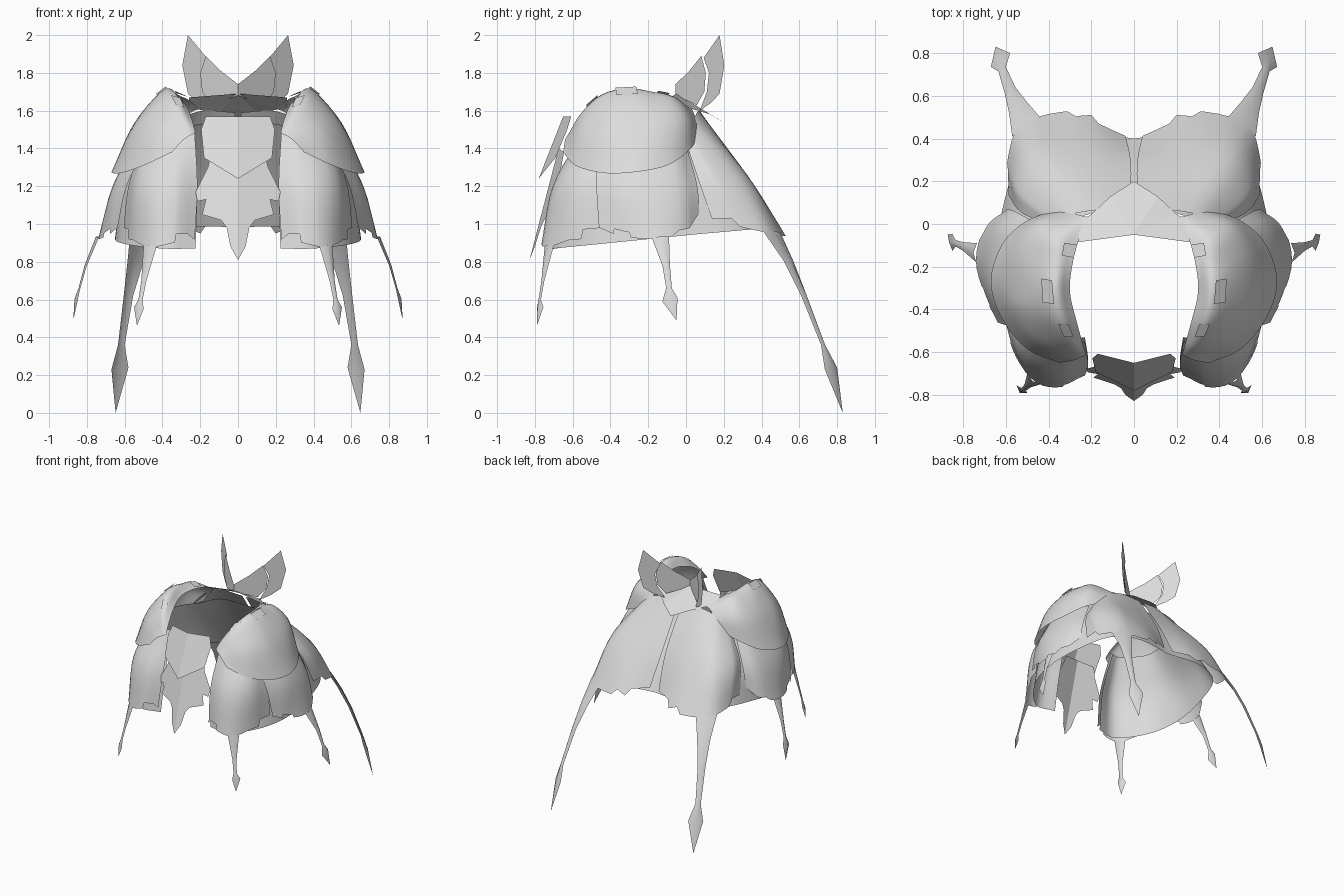
import bpy, bmesh, math
from mathutils import Vector

grey = bpy.data.materials.new("pale_grey")
grey.diffuse_color = (0.72, 0.72, 0.72, 1)
CENTRE = Vector((0, -0.15, 0.8))


def spline(pts, t):
    """Smooth curve through pts, t runs from 0 to len - 1."""
    n = len(pts) - 1
    i = min(int(t), n - 1)
    f = t - i
    b, c = pts[i], pts[i + 1]
    a = pts[i - 1] if i > 0 else b * 2 - c
    d = pts[i + 2] if i + 2 <= n else c * 2 - b
    return 0.5 * (b * 2 + (c - a) * f + (a * 2 - b * 5 + c * 4 - d) * f * f
                  + (b * 3 - a - c * 3 + d) * f ** 3)


def surface(rows, u, v):
    """Point on a smooth sheet: u along each row, v from row to row."""
    return spline([spline([Vector(p) for p in r], u) for r in rows], v)


def build(name, verts, faces, smooth=True):
    """Half of a part, faced outward and mirrored across x = 0."""
    me = bpy.data.meshes.new(name)
    me.from_pydata(verts, [], faces)
    me.materials.append(grey)
    if sum((p.center - CENTRE).dot(p.normal) * p.area for p in me.polygons) < 0:
        me.flip_normals()
    for p in me.polygons:
        p.use_smooth = smooth
    ob = bpy.data.objects.new(name, me)
    bpy.context.collection.objects.link(ob)
    m = ob.modifiers.new("mirror", 'MIRROR')
    m.use_mirror_merge = True
    m.merge_threshold = 0.001
    return ob


def panel(name, rows, hem=None, tail=()):
    """Curved sheet with a stepped hem (u, v pairs) and a hanging pointed tail."""
    nu, nv = len(rows[0]) - 1, len(rows) - 1
    hem = hem or [(0, nv), (nu, nv)]
    us = sorted({round(i / 4, 3) for i in range(nu * 4 + 1)} | {h[0] for h in hem})

    def end(u):
        for (a, va), (b, vb) in zip(hem, hem[1:]):
            if a <= u <= b:
                return va + (vb - va) * (u - a) / (b - a)
        return nv

    steps = 5 * nv
    verts = [surface(rows, u, end(u) * j / steps) for u in us for j in range(steps + 1)]
    w = steps + 1
    faces = [(i * w + j, i * w + j + 1, (i + 1) * w + j + 1, (i + 1) * w + j)
             for i in range(len(us) - 1) for j in range(steps)]
    # tail: pairs of points, folded along a raised middle, down to a single tip
    if tail:
        k, n, tip = len(verts), len(tail) - 1, Vector(tail[-1])
        for a, b in tail[:-1]:
            a, b = Vector(a), Vector(b)
            mid = (a + b) / 2
            out = (b - a).cross(tip - mid).normalized()
            if out.dot(mid - CENTRE) < 0:
                out = -out
            verts += [a, mid + out * min(0.016, (b - a).length * 0.3), b]
        verts.append(tip)
        for s in (0, 1):
            faces += [(k + 3 * i + s, k + 3 * i + 3 + s, k + 3 * i + 4 + s, k + 3 * i + 1 + s)
                      for i in range(n - 1)]
            faces.append((k + 3 * n - 3 + s, k + 3 * n, k + 3 * n - 2 + s))
    return build(name, verts, faces)


def plate(name, outline, depth):
    """Flat half plate from an (x, z) outline, depth gives y."""
    return build(name, [(x, depth(x, z), z) for x, z in outline],
                 [tuple(range(len(outline)))], False)


# domed hip pads
pad = [
    [(.20, .03, 1.61), (.26, -.08, 1.655), (.29, -.20, 1.67), (.30, -.32, 1.66), (.27, -.45, 1.62), (.24, -.56, 1.54), (.225, -.61, 1.48)],
    [(.25, .04, 1.59), (.36, -.06, 1.67), (.38, -.18, 1.695), (.385, -.31, 1.715), (.36, -.45, 1.68), (.31, -.56, 1.58), (.25, -.625, 1.47)],
    [(.31, .06, 1.53), (.455, 0, 1.56), (.53, -.13, 1.55), (.55, -.29, 1.53), (.53, -.42, 1.52), (.44, -.56, 1.49), (.29, -.64, 1.445)],
    [(.36, .067, 1.46), (.51, .01, 1.385), (.62, -.10, 1.31), (.67, -.27, 1.275), (.62, -.44, 1.27), (.50, -.585, 1.31), (.35, -.65, 1.38)],
]
panel("hip_pad", pad)

# small tabs lying on the pads
for i, (u, v, du, dv) in enumerate([(1.4, .3, .25, .3), (3.05, 1.15, .4, .17), (4.4, .75, .25, .25)]):
    quad = [surface(pad, u + a * du, v + b * dv) + Vector((0, 0, .014))
            for a, b in ((-1, -1), (1, -1), (1, 1), (-1, 1))]
    build(f"pad_tab_{i + 1}", quad, [(0, 1, 2, 3)], False)

# inner skirt lining, from the front opening round to the back
panel("skirt_lining", [
    [(.23, -.53, 1.48), (.31, -.53, 1.48), (.43, -.40, 1.48), (.46, -.28, 1.49), (.42, -.10, 1.48), (.35, -.02, 1.48), (.2, .05, 1.53), (0, .07, 1.53)],
    [(.215, -.63, 1.2), (.36, -.66, 1.2), (.53, -.48, 1.2), (.61, -.25, 1.2), (.56, 0, 1.2), (.47, .2, 1.2), (.26, .3, 1.2), (0, .275, 1.22)],
    [(.225, -.68, .87), (.40, -.70, .87), (.58, -.5, .89), (.65, -.25, .915), (.62, .05, .945), (.52, .33, .97), (.3, .43, .985), (0, .40, .985)],
])

# front thigh panels
panel("front_skirt_panel", [
    [(.23, -.55, 1.5), (.33, -.56, 1.46), (.42, -.54, 1.44), (.48, -.48, 1.43), (.51, -.39, 1.41)],
    [(.215, -.66, 1.2), (.33, -.705, 1.2), (.45, -.68, 1.2), (.54, -.59, 1.2), (.58, -.44, 1.2)],
    [(.23, -.71, .91), (.34, -.765, .89), (.46, -.74, .88), (.555, -.62, .90), (.61, -.45, .93)],
], [(0, 1.98), (.35, 1.85), (.9, 1.82), (.95, 1.96), (1.7, 2), (2.4, 2), (3, 1.95), (3.4, 1.97), (3.45, 1.8), (4, 1.82)],
    [((.43, -.748, .885), (.50, -.70, .885)), ((.485, -.765, .7), (.512, -.75, .7)),
     ((.505, -.78, .6), (.527, -.768, .6)), ((.50, -.79, .55), (.55, -.755, .56)), (.535, -.79, .46)])

# side panels
panel("side_skirt_panel", [
    [(.50, -.48, 1.38), (.56, -.33, 1.38), (.57, -.20, 1.38), (.53, -.06, 1.40), (.45, 0, 1.42)],
    [(.59, -.475, 1.2), (.66, -.33, 1.18), (.67, -.18, 1.18), (.64, -.03, 1.18), (.56, .06, 1.2)],
    [(.64, -.46, .97), (.70, -.33, .935), (.74, -.17, .92), (.70, -.02, .95), (.60, .07, 1.02)],
], [(0, 1.95), (.6, 2), (.65, 1.88), (1.2, 1.9), (1.25, 2), (2.6, 2), (2.9, 1.9), (3.4, 1.98), (4, 1.8)],
    [((.738, -.18, .925), (.735, -.09, .935)), ((.80, -.125, .78), (.80, -.085, .78)),
     ((.835, -.105, .66), (.835, -.075, .66)), ((.85, -.125, .59), (.85, -.045, .61)), (.872, -.05, .49)])

# back panels, split by a narrow seam
panel("back_skirt_panel", [
    [(.42, 0, 1.43), (.38, .02, 1.49), (.30, .045, 1.56), (.18, .065, 1.60), (.015, .08, 1.59)],
    [(.535, .06, 1.25), (.54, .17, 1.25), (.45, .31, 1.25), (.25, .33, 1.25), (.015, .29, 1.27)],
    [(.59, .14, 1.02), (.59, .31, .98), (.52, .47, .945), (.26, .53, .935), (.045, .435, .965)],
], [(0, 1.97), (.7, 1.85), (.85, 2), (2.3, 2), (2.8, 1.99), (2.95, 1.86), (3.27, 1.97), (3.42, 1.82), (4, 1.84)],
    [((.57, .41, .96), (.44, .50, .955)), ((.585, .52, .8), (.50, .57, .8)), ((.605, .61, .62), (.555, .64, .62)),
     ((.635, .715, .36), (.60, .735, .36)), ((.67, .735, .23), (.58, .80, .24)), (.648, .83, .0)])

# overlapping centre plates at the front
plate("upper_front_plate", [(0, 1.57), (.17, 1.57), (.195, 1.5), (.18, 1.35), (0, 1.24)],
      lambda x, z: -.65 - .394 * (1.57 - z) + .25 * x)
plate("lower_front_plate", [(0, 1.4), (.14, 1.38), (.16, 1.3), (.225, 1.17), (.215, 1.12), (.17, 1.13),
                            (.19, 1.05), (.09, 1.02), (.06, .98), (.04, .88), (0, .81)],
      lambda x, z: -.675 - .26 * (1.4 - z) + .25 * x)

# waist cap at the back
build("waist_cap", [(0, -.05, 1.69), (.26, -.085, 1.67), (.26, .01, 1.615), (.20, .045, 1.605),
                    (.11, .13, 1.58), (0, .20, 1.535)],
      [(0, 1, 2, 3), (0, 3, 4), (0, 4, 5)], False)

# upright bow wings, two layers each side
plate("inner_wing", [(0, 1.74), (.09, 1.81), (.17, 1.89), (.20, 1.8), (.19, 1.7), (.14, 1.63), (0, 1.68)],
      lambda x, z: -.055 + .8 * x)
plate("outer_wing", [(.165, 1.88), (.265, 2.0), (.295, 1.84), (.265, 1.69), (.21, 1.64), (.14, 1.6), (.185, 1.7), (.198, 1.8)],
      lambda x, z: -.045 + .84 * x)
